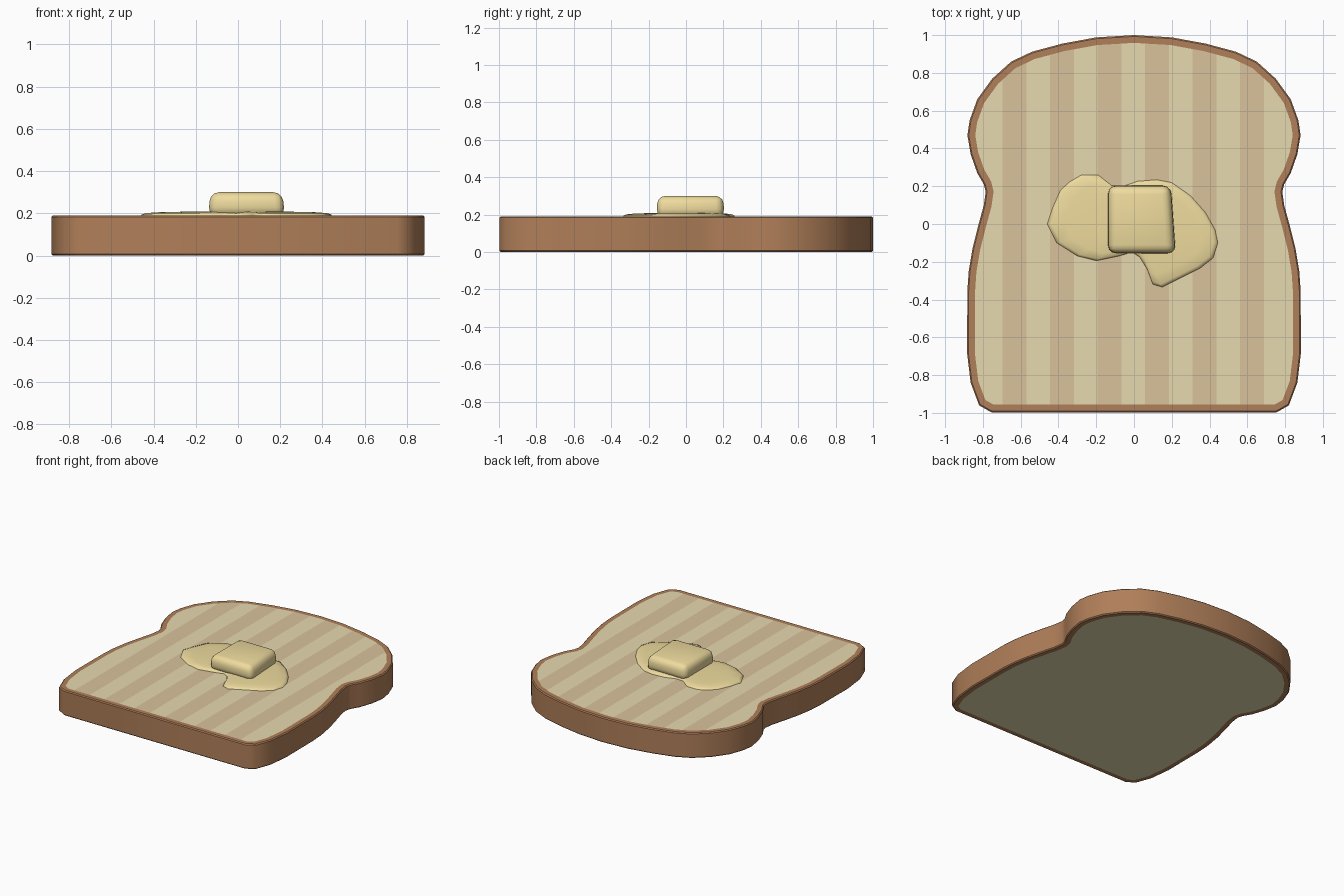
import bpy, bmesh, math
from mathutils import Vector

if "Cube" in bpy.data.objects:
    bpy.data.objects.remove(bpy.data.objects["Cube"])


def material(name, rgb):
    m = bpy.data.materials.new(name)
    m.diffuse_color = (*rgb, 1)
    m.use_nodes = True
    m.node_tree.nodes["Principled BSDF"].inputs["Base Color"].default_value = m.diffuse_color
    return m


CRUST = material("crust_brown", (0.434, 0.212, 0.100))
BREAD = material("bread_cream", (0.80, 0.70, 0.43))
TOASTED = material("toasted_tan", (0.70, 0.54, 0.33))
BUTTER = material("butter_yellow", (0.86, 0.71, 0.34))


def finish(name, bm, mats, angle=40):
    bmesh.ops.recalc_face_normals(bm, faces=bm.faces[:])
    me = bpy.data.meshes.new(name)
    bm.to_mesh(me)
    bm.free()
    for m in mats:
        me.materials.append(m)
    ob = bpy.data.objects.new(name, me)
    bpy.context.collection.objects.link(ob)
    bpy.ops.object.select_all(action='DESELECT')
    ob.select_set(True)
    bpy.context.view_layer.objects.active = ob
    bpy.ops.object.shade_smooth_by_angle(angle=math.radians(angle))
    return ob


# Bread slice: mirrored half outline, extruded, rim bevelled
H = 0.19
half = [(0.20, 0.988), (0.38, 0.955), (0.54, 0.912), (0.65, 0.86), (0.75, 0.77),
        (0.83, 0.66), (0.87, 0.55), (0.882, 0.47), (0.865, 0.37), (0.83, 0.27),
        (0.795, 0.21), (0.785, 0.17), (0.795, 0.10), (0.825, -0.01), (0.855, -0.13),
        (0.875, -0.25), (0.882, -0.35), (0.884, -0.68), (0.865, -0.84),
        (0.82, -0.96), (0.755, -0.997)]
outline = [(0, 1)] + half + [(-x, y) for x, y in reversed(half)]
bm = bmesh.new()
base = bm.faces.new([bm.verts.new((x, y, 0)) for x, y in outline])
ext = bmesh.ops.extrude_face_region(bm, geom=[base], use_keep_orig=True)
bmesh.ops.translate(bm, vec=(0, 0, H),
                    verts=[g for g in ext["geom"] if isinstance(g, bmesh.types.BMVert)])
bmesh.ops.recalc_face_normals(bm, faces=bm.faces[:])
rim = [e for e in bm.edges if abs(e.verts[0].co.z - e.verts[1].co.z) < 1e-5]
bmesh.ops.bevel(bm, geom=rim, offset=0.007, segments=1, affect='EDGES')

# Crumb faces inside the crust, on both sides
bm.normal_update()
for f in sorted(bm.faces, key=lambda f: -f.calc_area())[:2]:
    bmesh.ops.inset_region(bm, faces=[f], thickness=0.034, use_even_offset=True)
    f.material_index = 1

# Toasted stripes: cut the upper crumb across x and colour every other band
stripes = [(-0.697 + 0.2515 * i, -0.568 + 0.2515 * i) for i in range(6)]
for x in [x for s in stripes for x in s]:
    faces = [f for f in bm.faces if f.material_index == 1 and f.calc_center_median().z > H / 2]
    geom = set(faces)
    for f in faces:
        geom.update(f.edges)
        geom.update(f.verts)
    bmesh.ops.bisect_plane(bm, geom=list(geom), plane_co=(x, 0, 0), plane_no=(1, 0, 0))
for f in bm.faces:
    if f.material_index == 1 and f.calc_center_median().z > H / 2:
        xs = [v.co.x for v in f.verts]
        mid = (min(xs) + max(xs)) / 2
        if any(a < mid < b for a, b in stripes):
            f.material_index = 2
finish("bread_slice", bm, [CRUST, BREAD, TOASTED])

# Melted butter puddle: rings shrinking towards a low dome
puddle = [(-0.46, 0.0), (-0.43, 0.09), (-0.39, 0.18), (-0.34, 0.225), (-0.28, 0.26),
          (-0.19, 0.26), (-0.12, 0.205), (-0.06, 0.20), (0.02, 0.227), (0.12, 0.235),
          (0.20, 0.22), (0.30, 0.15), (0.38, 0.06), (0.43, -0.03), (0.445, -0.10),
          (0.42, -0.18), (0.35, -0.235), (0.25, -0.285), (0.15, -0.335), (0.10, -0.32),
          (0.07, -0.24), (0.03, -0.175), (-0.01, -0.15), (-0.08, -0.17),
          (-0.20, -0.195), (-0.30, -0.17), (-0.41, -0.10)]
bm = bmesh.new()
rings = [[bm.verts.new((x * s, y * s, z)) for x, y in puddle]
         for s, z in ((1, 0.186), (0.995, 0.194), (0.95, 0.201), (0.80, 0.206), (0.4, 0.209))]
n = len(puddle)
for a, b in zip(rings, rings[1:]):
    for i in range(n):
        j = (i + 1) % n
        bm.faces.new((a[i], a[j], b[j], b[i]))
bm.faces.new(rings[-1])
bm.faces.new(list(reversed(rings[0])))
finish("melted_butter", bm, [BUTTER], 60)

# Butter pat: softened, slightly skewed rounded block
bm = bmesh.new()
bmesh.ops.create_cube(bm, size=1)
for v in bm.verts:
    top = v.co.z > 0
    x = -0.14 if v.co.x < 0 else (0.20 if v.co.y > 0 else 0.225)
    if top:
        x += 0.008 if v.co.x < 0 else -0.012
    y = 0.205 if v.co.y > 0 else -0.157
    v.co = Vector((x, y * (0.97 if top else 1), 0.30 if top else 0.186))
bmesh.ops.bevel(bm, geom=bm.edges[:], offset=0.042, segments=3, profile=0.5, affect='EDGES')
finish("butter_pat", bm, [BUTTER], 60)
